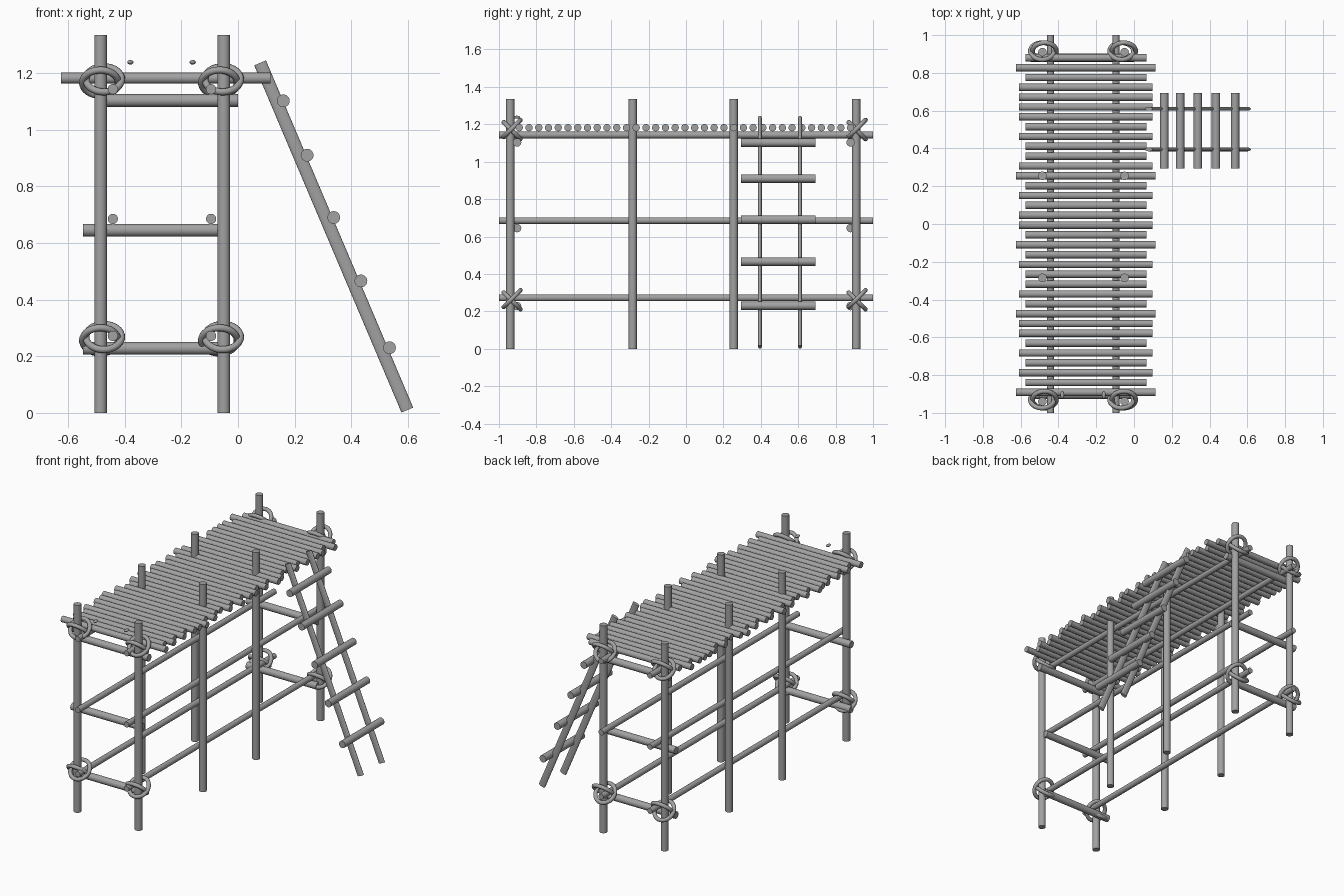
import bpy, math
from mathutils import Vector, Matrix

if "Cube" in bpy.data.objects:
    bpy.data.objects.remove(bpy.data.objects["Cube"])

grey = bpy.data.materials.new("weathered_grey")
grey.diffuse_color = (0.36, 0.36, 0.36, 1)
grey.use_nodes = True
grey.node_tree.nodes["Principled BSDF"].inputs["Base Color"].default_value = grey.diffuse_color


def finish(name, scale=None):
    o = bpy.context.object
    o.name = name
    o.data.materials.append(grey)
    bpy.ops.object.shade_smooth_by_angle(angle=math.radians(40))
    return o


def pole(name, a, b, r, flat=1.0):
    """Round pole from a to b; flat squashes it along world y."""
    a, b = Vector(a), Vector(b)
    d = b - a
    bpy.ops.mesh.primitive_cylinder_add(vertices=24, radius=r, depth=d.length)
    o = finish(name)
    z = d.normalized()
    y = Vector((0, 1, 0)) if abs(z.y) < 0.9 else Vector((1, 0, 0))
    x = y.cross(z).normalized()
    y = z.cross(x)
    rot = Matrix((x, y, z)).transposed().to_4x4()
    o.data.transform(Matrix.Translation((a + b) / 2) @ rot @ Matrix.Diagonal((1, flat, 1, 1)))
    return o


POST_X = (-0.485, -0.05)

# upright posts
for y in (-0.94, -0.285, 0.255, 0.91):
    for x in POST_X:
        pole("post", (x, y, 0), (x, y, 1.335), 0.0225)

# long rails
for z in (0.272, 0.685, 1.143):
    for x in (-0.442, -0.095):
        pole("long_rail", (x, -1, z), (x, 1, z), 0.018)

# end cross bars under the rails
for y in (-0.903, 0.88):
    for z, x0 in ((0.228, -0.547), (0.645, -0.547), (1.103, -0.5)):
        pole("cross_bar", (x0, y, z), (x0 + 0.5, y, z), 0.0225)

# deck slats of three lengths
half = {"A": 0.37, "B": 0.32, "C": 0.354}
for i, k in enumerate("BABCCCCBCBBCABCBCCBABCBBCBACCBCBCBA"):
    y = 0.88 - i * 0.0521
    pole("deck_slat", (-0.255 - half[k], y, 1.182), (-0.255 + half[k], y, 1.182), 0.0195)

# ladder
for y in (0.395, 0.61):
    pole("ladder_rail", (0.598, y, 0.01), (0.078, y, 1.236), 0.0225, 0.45)
for x, z in ((0.16, 1.102), (0.244, 0.91), (0.338, 0.69), (0.434, 0.466), (0.535, 0.23)):
    pole("ladder_rung", (x, 0.295, z), (x, 0.693, z), 0.0225)

# crossed rope lashings at the corners
for y in (-0.93, 0.915):
    for x in (-0.48, -0.06):
        for z in (0.262, 1.172):
            for s in (-1, 1):
                bpy.ops.mesh.primitive_torus_add(
                    major_radius=0.063, minor_radius=0.0125, major_segments=32, minor_segments=10,
                    location=(x + s * 0.006, y, z + s * 0.006), rotation=(s * math.radians(45), 0, 0))
                finish("rope_lashing")

# two loose rope ends above the front edge
for x in (-0.38, -0.16):
    bpy.ops.mesh.primitive_uv_sphere_add(segments=12, ring_count=8, location=(x, -0.905, 1.238))
    o = finish("rope_end")
    o.scale = (0.011, 0.02, 0.008)
